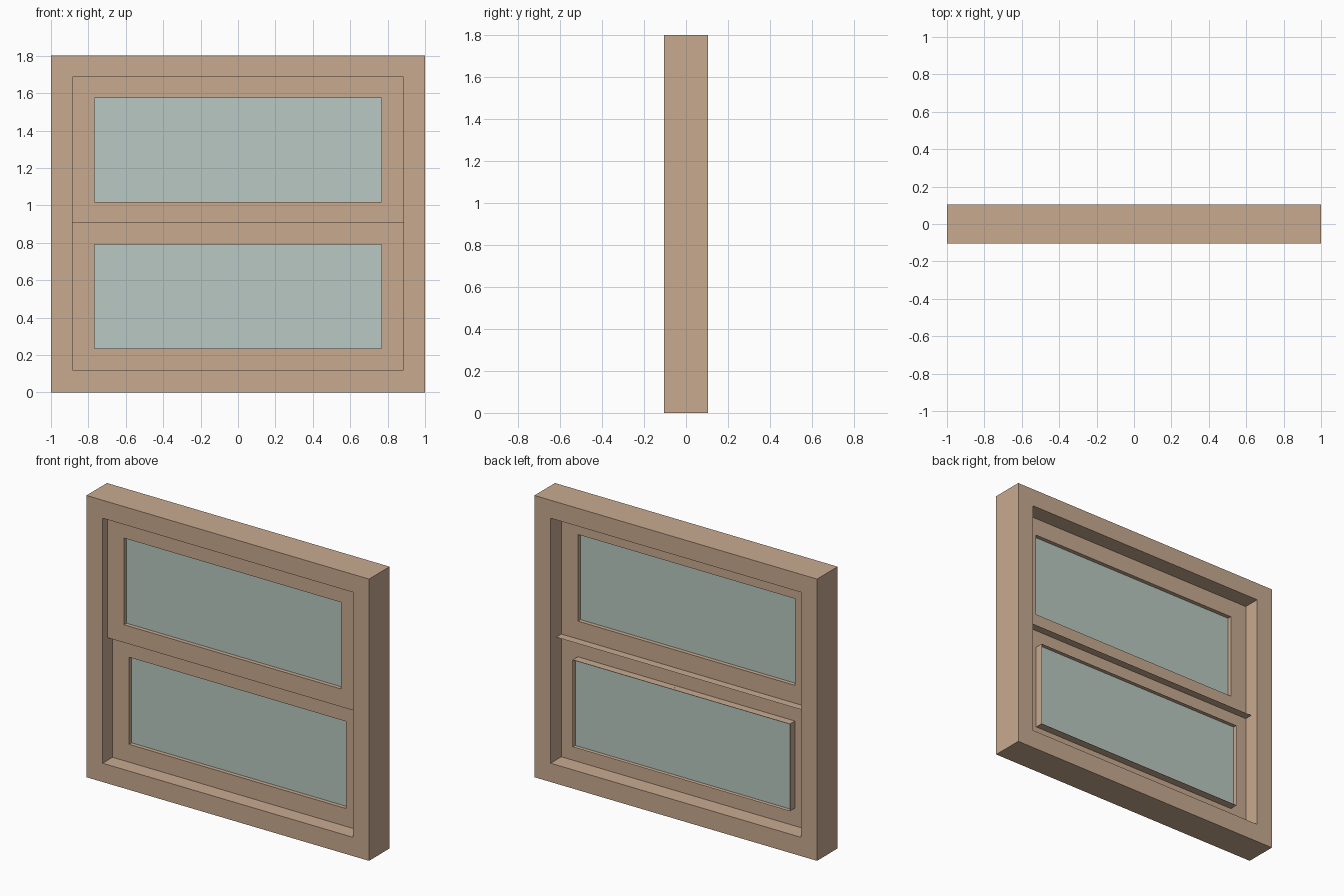
import bpy
import bmesh

cube = bpy.data.objects.get("Cube")
if cube:
    bpy.data.objects.remove(cube, do_unlink=True)


def make_material(name, rgb):
    mat = bpy.data.materials.new(name)
    mat.use_nodes = True
    color = (*rgb, 1.0)
    mat.diffuse_color = color
    bsdf = mat.node_tree.nodes["Principled BSDF"]
    bsdf.inputs["Base Color"].default_value = color
    bsdf.inputs["Roughness"].default_value = 0.8
    return mat


wood = make_material("tan wood", (0.578, 0.402, 0.279))
glass = make_material("pale green glass", (0.491, 0.584, 0.539))


def add_object(name, bm, mat):
    mesh = bpy.data.meshes.new(name)
    bm.to_mesh(mesh)
    bm.free()
    mesh.materials.append(mat)
    obj = bpy.data.objects.new(name, mesh)
    bpy.context.collection.objects.link(obj)
    return obj


def rectangle(bm, half_width, bottom, top, y):
    corners = ((-half_width, bottom), (half_width, bottom),
               (half_width, top), (-half_width, top))
    return [bm.verts.new((x, y, z)) for x, z in corners]


def add_ring(name, outer, inner, front, back, closed_back=True):
    """Rectangular border; outer and inner are (half width, bottom, top)."""
    bm = bmesh.new()
    loops = [rectangle(bm, *outer, front), rectangle(bm, *inner, front),
             rectangle(bm, *inner, back), rectangle(bm, *outer, back)]
    for a, b in zip(loops, loops[1:] + loops[:1]):
        for i in range(4):
            j = (i + 1) % 4
            bm.faces.new((a[i], a[j], b[j], b[i]))
    bmesh.ops.recalc_face_normals(bm, faces=bm.faces)
    if not closed_back:
        rear = [f for f in bm.faces if f.normal.y > 0.9]
        bmesh.ops.delete(bm, geom=rear, context='FACES_ONLY')
    return add_object(name, bm, wood)


def add_pane(name, size, y):
    bm = bmesh.new()
    bm.faces.new(rectangle(bm, *size, y))
    return add_object(name, bm, glass)


# Outer frame
depth = 0.104
add_ring("window_frame", (1.0, 0, 1.802), (0.885, 0.12, 1.687), -depth, depth)

# Two sliding sashes, the lower one behind the upper and hollow at the rear
middle, thickness, rail = 0.905, 0.052, 0.115
meeting = -0.004
for name, bottom, top, front, closed in (
        ("upper", middle, 1.687, meeting - thickness, True),
        ("lower", 0.12, middle, meeting, False)):
    opening = (0.885 - rail - 0.002, bottom + rail - 0.001, top - rail + 0.001)
    add_ring(name + "_sash", (0.885, bottom, top), opening,
             front, front + thickness, closed)
    add_pane(name + "_glass", opening, front + thickness / 2)
